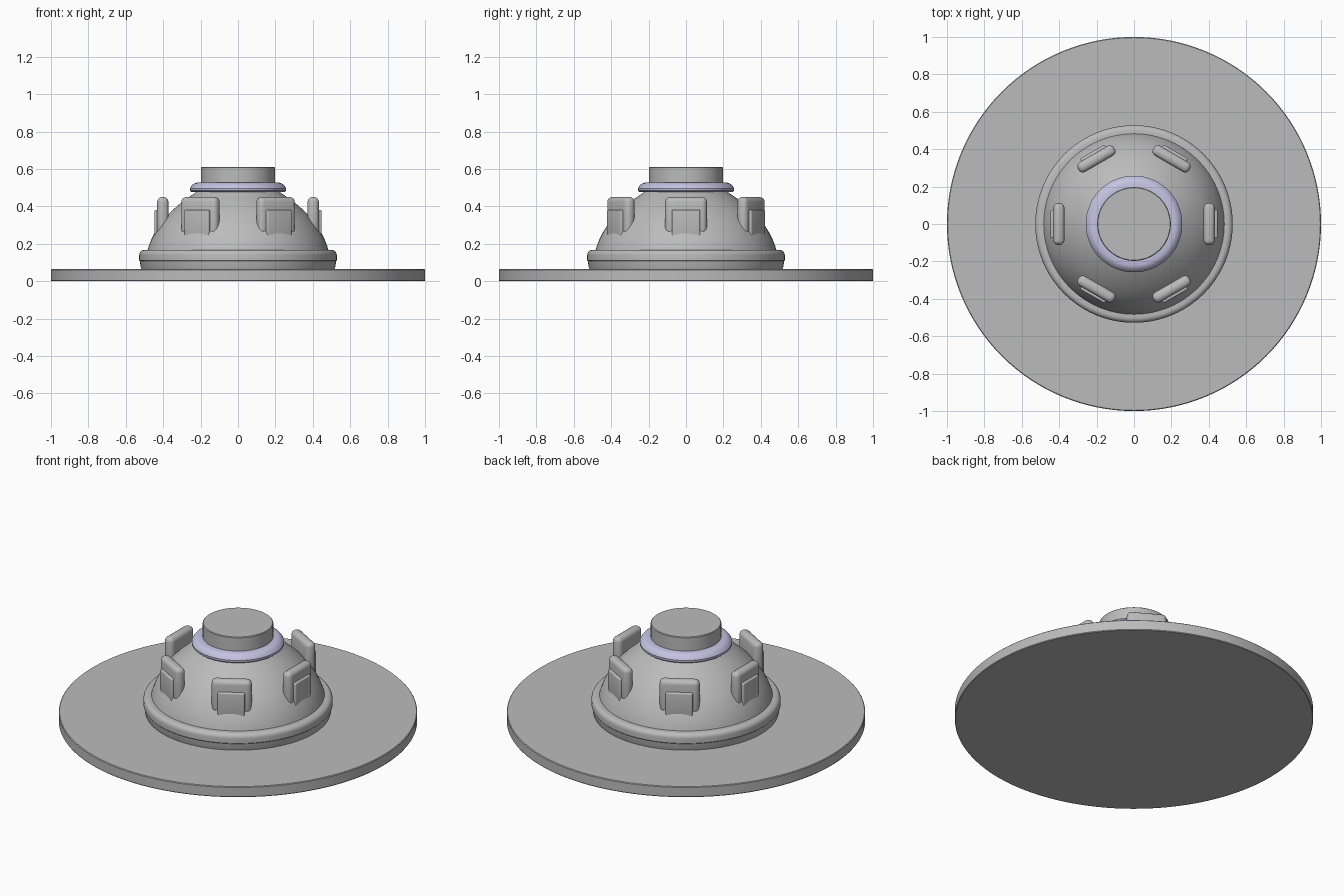
import bpy, bmesh, math
from mathutils import Matrix

if "Cube" in bpy.data.objects:
    bpy.data.objects.remove(bpy.data.objects["Cube"])


def material(name, rgb):
    m = bpy.data.materials.new(name)
    m.diffuse_color = (*rgb, 1)
    m.use_nodes = True
    m.node_tree.nodes["Principled BSDF"].inputs["Base Color"].default_value = m.diffuse_color
    return m


GREY = material("grey metal", (0.50, 0.50, 0.50))
LAVENDER = material("pale lavender", (0.56, 0.54, 0.75))


def finish(bm, name, mat):
    bmesh.ops.recalc_face_normals(bm, faces=bm.faces[:])
    me = bpy.data.meshes.new(name)
    bm.to_mesh(me)
    bm.free()
    me.materials.append(mat)
    ob = bpy.data.objects.new(name, me)
    bpy.context.collection.objects.link(ob)
    bpy.ops.object.select_all(action='DESELECT')
    bpy.context.view_layer.objects.active = ob
    ob.select_set(True)
    bpy.ops.object.shade_smooth_by_angle(angle=math.radians(35))
    return ob


def lathe(name, profile, mat, steps=96):
    """Revolve (radius, height) points about z, capping both ends."""
    bm = bmesh.new()
    rings = [[bm.verts.new((r * math.cos(2 * math.pi * i / steps),
                            r * math.sin(2 * math.pi * i / steps), z))
              for i in range(steps)] for r, z in profile]
    for low, high in zip(rings, rings[1:]):
        for i in range(steps):
            j = (i + 1) % steps
            bm.faces.new((low[i], low[j], high[j], high[i]))
    bm.faces.new(rings[0])
    bm.faces.new(rings[-1])
    return finish(bm, name, mat)


def rounded_block(name, x, half_width, z, radius, angle, mat):
    """Bevelled box spanning x (outward) and z, turned about the centre."""
    bm = bmesh.new()
    bmesh.ops.create_cube(bm, size=1)
    bmesh.ops.scale(bm, verts=bm.verts, vec=(x[1] - x[0], 2 * half_width, z[1] - z[0]))
    bmesh.ops.translate(bm, verts=bm.verts, vec=((x[0] + x[1]) / 2, 0, (z[0] + z[1]) / 2))
    bmesh.ops.bevel(bm, geom=bm.edges[:], offset=radius, segments=4,
                    profile=0.5, affect='EDGES')
    bmesh.ops.transform(bm, matrix=Matrix.Rotation(angle, 4, 'Z'), verts=bm.verts)
    return finish(bm, name, mat)


# Wide base disc
lathe("base_disc", [(0.997, 0), (1, 0.004), (1, 0.061), (0.996, 0.065)], GREY, 128)

# Lower collar, rounded rim, domed body
lathe("lower_collar", [(0.515, 0.06), (0.52, 0.075), (0.525, 0.108)], GREY)
rim = [(0.50 + 0.028 * math.cos(a), 0.14 + 0.028 * math.sin(a))
       for a in (math.radians(15 * k) for k in range(7))]
lathe("rounded_rim", [(0.522, 0.106), (0.528, 0.112)] + rim + [(0.47, 0.168)], GREY)
lathe("domed_body", [(0.485, 0.16), (0.478, 0.185), (0.465, 0.22), (0.445, 0.26),
                     (0.42, 0.30), (0.39, 0.34), (0.35, 0.38), (0.31, 0.415),
                     (0.27, 0.445), (0.235, 0.468), (0.215, 0.485)], GREY)

# Lavender ring and top cap
lathe("neck_ring", [(0.22, 0.478), (0.25, 0.478), (0.257, 0.484), (0.258, 0.497),
                    (0.252, 0.506), (0.245, 0.514), (0.235, 0.522),
                    (0.222, 0.527), (0.19, 0.527)], LAVENDER)
lathe("top_cap", [(0.197, 0.50), (0.197, 0.608), (0.193, 0.612)], GREY)

# Six upright lugs, each with a smaller outer pad
for k in range(6):
    a = k * math.pi / 3
    rounded_block(f"lug_{k + 1}", (0.372, 0.432), 0.112, (0.24, 0.45), 0.026, a, GREY)
    rounded_block(f"lug_pad_{k + 1}", (0.40, 0.447), 0.062 + 0.014, (0.235, 0.382), 0.008, a, GREY)
